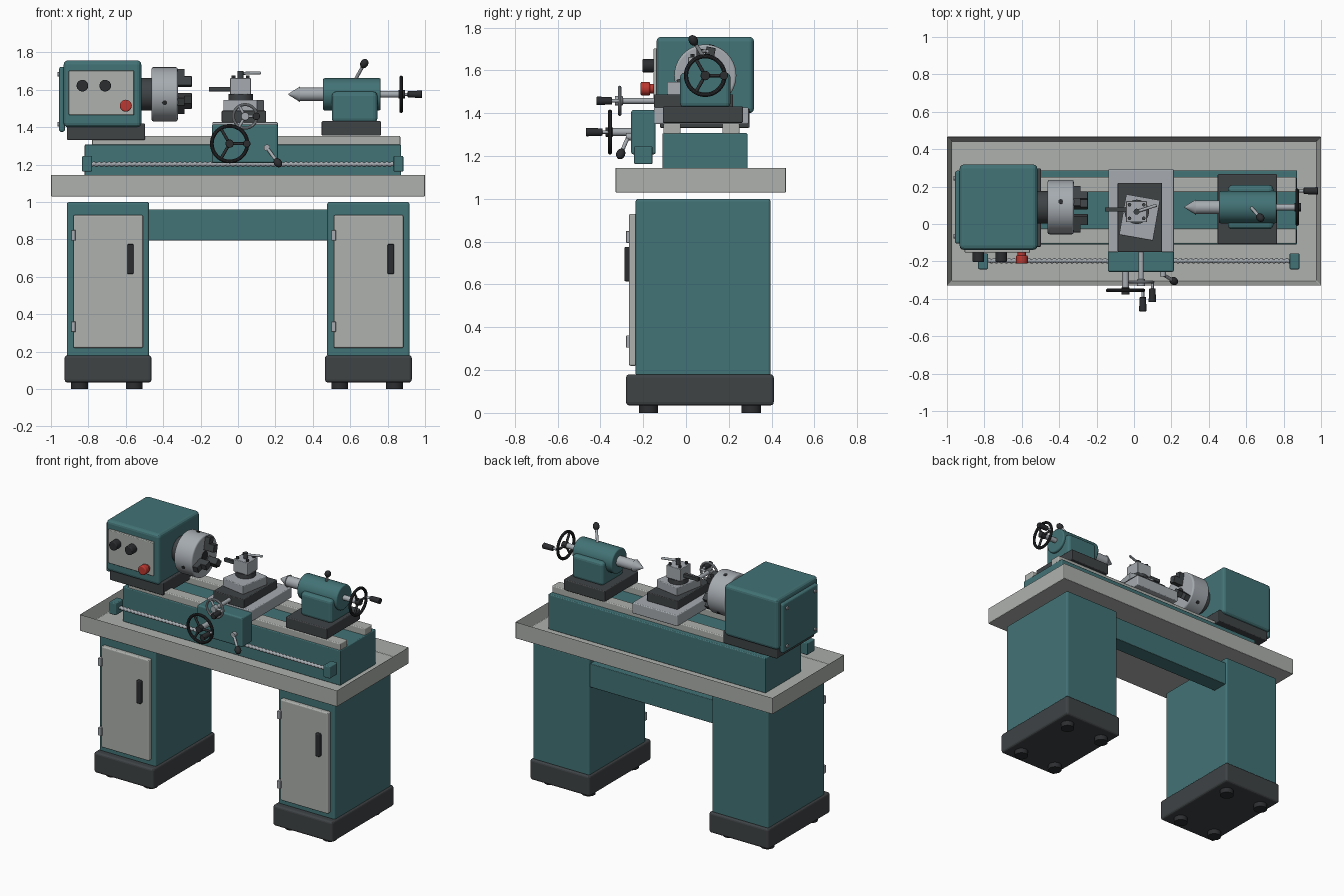
import bpy, bmesh
from math import sin, cos, pi, radians
from mathutils import Vector, Matrix

if "Cube" in bpy.data.objects:
    bpy.data.objects.remove(bpy.data.objects["Cube"])


def material(name, rgb):
    m = bpy.data.materials.new(name)
    m.diffuse_color = (*rgb, 1)
    m.use_nodes = True
    m.node_tree.nodes["Principled BSDF"].inputs["Base Color"].default_value = m.diffuse_color
    return m


TEAL = material("teal_paint", (0.055, 0.17, 0.18))
DARK = material("dark_iron", (0.05, 0.056, 0.06))
BLACK = material("black_plastic", (0.025, 0.027, 0.03))
PALE = material("pale_paint", (0.42, 0.44, 0.42))
STEEL = material("steel", (0.38, 0.41, 0.44))
RED = material("red_button", (0.5, 0.04, 0.03))


def finish(name, bm, mat, bevel=0, matrix=Matrix(), smooth=False):
    me = bpy.data.meshes.new(name)
    bm.to_mesh(me)
    bm.free()
    ob = bpy.data.objects.new(name, me)
    bpy.context.collection.objects.link(ob)
    ob.matrix_basis = matrix
    me.materials.append(mat)
    if smooth:
        bpy.ops.object.select_all(action='DESELECT')
        bpy.context.view_layer.objects.active = ob
        ob.select_set(True)
        bpy.ops.object.shade_smooth_by_angle(angle=radians(35))
    if bevel:
        b = ob.modifiers.new("bevel", 'BEVEL')
        b.width, b.segments, b.limit_method = bevel, 3, 'ANGLE'
    return ob


def box(name, x, y, z, mat, bevel=0.006, pivot=Matrix()):
    bm = bmesh.new()
    bmesh.ops.create_cube(bm, size=1)
    bmesh.ops.scale(bm, vec=(x[1] - x[0], y[1] - y[0], z[1] - z[0]), verts=bm.verts)
    c = Vector((sum(x) / 2, sum(y) / 2, sum(z) / 2))
    return finish(name, bm, mat, bevel, pivot @ Matrix.Translation(c))


def rod(name, a, b, r, mat, r2=None, bevel=0, sides=32):
    a, b = Vector(a), Vector(b)
    bm = bmesh.new()
    bmesh.ops.create_cone(bm, cap_ends=True, segments=sides, radius1=r,
                          radius2=r if r2 is None else r2, depth=(b - a).length)
    q = (b - a).to_track_quat('Z', 'Y').to_matrix().to_4x4()
    return finish(name, bm, mat, bevel, Matrix.Translation((a + b) / 2) @ q, True)


def ball(name, c, d, r, mat):
    bm = bmesh.new()
    bmesh.ops.create_uvsphere(bm, u_segments=20, v_segments=12, radius=r)
    bmesh.ops.scale(bm, vec=(1, 1, 1.3), verts=bm.verts)
    q = Vector(d).to_track_quat('Z', 'Y').to_matrix().to_4x4()
    finish(name, bm, mat, 0, Matrix.Translation(c) @ q, True)


def lever(name, a, b, mat=STEEL):
    rod(name + "_stem", a, b, 0.009, mat, sides=16)
    ball(name + "_knob", b, Vector(b) - Vector(a), 0.021, BLACK)


def handwheel(name, c, axis, side, r, tube, mat, grip):
    """Wheel facing axis; side is the direction of the crank grip."""
    c, n, u = Vector(c), Vector(axis), Vector(side)
    v = n.cross(u)
    bm = bmesh.new()
    rings = []
    for i in range(40):
        d = u * cos(2 * pi * i / 40) + v * sin(2 * pi * i / 40)
        rings.append([bm.verts.new(c + d * (r + tube * cos(t)) + n * tube * sin(t))
                      for t in (2 * pi * j / 10 for j in range(10))])
    for i in range(40):
        for j in range(10):
            k, l = (i + 1) % 40, (j + 1) % 10
            bm.faces.new((rings[i][j], rings[k][j], rings[k][l], rings[i][l]))
    bmesh.ops.recalc_face_normals(bm, faces=bm.faces)
    finish(name + "_rim", bm, mat, smooth=True)
    rod(name + "_hub", c - n * 0.015, c + n * 0.022, 0.022, mat, bevel=0.003)
    for i in range(3):
        t = 2 * pi * i / 3
        rod(f"{name}_spoke_{i}", c, c + (u * cos(t) + v * sin(t)) * r, 0.008, mat, sides=12)
    p = c + u * (r - 0.003)
    rod(name + "_grip_pin", p, p + n * 0.05, 0.008, STEEL, sides=16)
    rod(name + "_grip", p + n * 0.035, p + n * grip, 0.017, BLACK, 0.02, bevel=0.004, sides=20)


# Cabinets with plinth, feet, door, hinges and handle
for side, cx in (("left", -0.695), ("right", 0.697)):
    box(side + "_cabinet", (cx - 0.22, cx + 0.22), (-0.235, 0.395), (0.17, 1.0), TEAL, 0.012)
    box(side + "_plinth", (cx - 0.232, cx + 0.232), (-0.28, 0.41), (0.035, 0.18), DARK, 0.015)
    for i, dx in enumerate((-0.153, 0.14)):
        for j, y in enumerate((-0.175, 0.305)):
            rod(f"{side}_foot_{i}{j}", (cx + dx, y, 0), (cx + dx, y, 0.04), 0.045, BLACK)
    box(side + "_door", (cx - 0.185, cx + 0.187), (-0.266, -0.23), (0.22, 0.93), PALE, 0.008)
    for i, z in enumerate((0.333, 0.822)):
        box(f"{side}_hinge_{i}", (cx - 0.198, cx - 0.174), (-0.28, -0.235),
            (z - 0.028, z + 0.028), STEEL, 0.003)
    box(side + "_handle", (cx + 0.103, cx + 0.137), (-0.288, -0.26), (0.615, 0.775), BLACK, 0.006)
box("cross_panel", (-0.48, 0.48), (0.27, 0.385), (0.795, 0.96), TEAL, 0.004)

# Chip tray: box with its top inset and pushed down
bm = bmesh.new()
bmesh.ops.create_cube(bm, size=1)
bmesh.ops.scale(bm, vec=(2, 0.795, 0.117), verts=bm.verts)
top = max(bm.faces, key=lambda f: f.calc_center_median().z)
bmesh.ops.inset_region(bm, faces=[top], thickness=0.035)
bmesh.ops.translate(bm, vec=(0, 0, -0.085), verts=top.verts)
finish("chip_tray", bm, PALE, 0.004, Matrix.Translation((0, 0.069, 1.0885)))

# Bed and ways
box("bed", (-0.82, 0.872), (-0.11, 0.287), (1.06, 1.307), TEAL, 0.006)
for n, y in (("front", -0.105), ("rear", 0.17)):
    box(n + "_way", (-0.78, 0.868), (y, y + 0.08), (1.30, 1.353), PALE, 0.006)

# Lead screw with a spiral thread and end brackets
bm = bmesh.new()
N, S, pitch = 400, 12, 0.027
prev = None
for i in range(N + 1):
    x = -0.8 + 1.66 * i / N
    ring = []
    for j in range(S):
        t = 2 * pi * j / S
        r = 0.012 + 0.003 * sin(2 * pi * x / pitch - t)
        ring.append(bm.verts.new((x, -0.197 + r * cos(t), 1.202 + r * sin(t))))
    if prev:
        for j in range(S):
            k = (j + 1) % S
            bm.faces.new((prev[j], prev[k], ring[k], ring[j]))
    prev = ring
bmesh.ops.recalc_face_normals(bm, faces=bm.faces)
finish("lead_screw", bm, STEEL, smooth=True)
for n, x in (("left", -0.807), ("right", 0.858)):
    box(n + "_screw_bracket", (x - 0.026, x + 0.026), (-0.242, -0.157), (1.162, 1.246), TEAL)

# Headstock
AY, AZ = 0.09, 1.576
box("headstock_base", (-0.915, -0.497), (-0.122, 0.297), (1.332, 1.42), DARK, 0.006)
box("headstock", (-0.932, -0.517), (-0.138, 0.318), (1.40, 1.757), TEAL, 0.022)
box("end_cover", (-0.957, -0.925), (-0.105, 0.285), (1.375, 1.722), TEAL, 0.012)
for i, y in enumerate((-0.065, 0.245)):
    for j, z in enumerate((1.415, 1.682)):
        rod(f"cover_bolt_{i}{j}", (-0.965, y, z), (-0.95, y, z), 0.012, STEEL, sides=12)
box("control_panel", (-0.905, -0.555), (-0.153, -0.13), (1.465, 1.702), PALE, 0.005)
for i, x in enumerate((-0.832, -0.71)):
    rod(f"control_knob_{i}", (x, -0.15, 1.622), (x, -0.203, 1.622), 0.031, BLACK, bevel=0.005)
rod("stop_button_collar", (-0.6, -0.15, 1.515), (-0.6, -0.17, 1.515), 0.022, RED)
rod("stop_button", (-0.6, -0.168, 1.515), (-0.6, -0.212, 1.515), 0.032, RED, bevel=0.007)

# Spindle, chuck and jaws
rod("spindle_nose", (-0.53, AY, AZ), (-0.455, AY, AZ), 0.087, DARK, sides=48)
rod("chuck", (-0.462, AY, AZ), (-0.322, AY, AZ), 0.145, STEEL, bevel=0.01, sides=64)
rod("chuck_bore", (-0.33, AY, AZ), (-0.32, AY, AZ), 0.035, BLACK)
for i in range(3):
    P = Matrix.Translation((0, AY, AZ)) @ Matrix.Rotation(radians(-12 + 120 * i), 4, 'X')
    box(f"jaw_low_{i}", (-0.33, -0.285), (-0.022, 0.022), (0.045, 0.135), DARK, 0.003, P)
    box(f"jaw_high_{i}", (-0.29, -0.247), (-0.022, 0.022), (0.045, 0.095), DARK, 0.003, P)
    rod(f"key_socket_{i}", P @ Vector((-0.392, 0, 0.13)), P @ Vector((-0.392, 0, 0.147)),
        0.013, BLACK, sides=16)

# Carriage: saddle, apron, slides
box("saddle", (-0.137, 0.213), (-0.15, 0.293), (1.35, 1.427), STEEL, 0.006)
box("apron", (-0.14, 0.213), (-0.256, -0.142), (1.208, 1.415), TEAL, 0.01)
box("cross_slide", (-0.087, 0.15), (-0.15, 0.22), (1.425, 1.488), DARK, 0.005)
P = Matrix.Translation((0.03, 0.035, 0)) @ Matrix.Rotation(radians(-10), 4, 'Z')
box("compound_slide", (-0.092, 0.092), (-0.11, 0.11), (1.486, 1.546), STEEL, 0.005, P)
rod("post_swivel", (0.015, 0.065, 1.54), (0.015, 0.065, 1.578), 0.065, DARK)

# Tool post with clamp screws, lever and cutting tool
box("tool_post", (-0.043, 0.07), (0.01, 0.122), (1.575, 1.662), STEEL, 0.004)
for i, x in enumerate((-0.024, 0.052)):
    for j, y in enumerate((0.03, 0.103)):
        rod(f"clamp_screw_{i}{j}", (x, y, 1.65), (x, y, 1.677), 0.01, DARK, sides=8)
rod("post_stud", (0.014, 0.066, 1.65), (0.014, 0.066, 1.7), 0.016, DARK, sides=16)
rod("post_lever", (0.014, 0.066, 1.688), (0.12, 0.1, 1.69), 0.008, STEEL, sides=16)
box("tool_bit", (-0.155, 0.0), (0.066, 0.088), (1.592, 1.616), DARK, 0.002)

# Carriage wheels and feed lever
rod("apron_shaft", (-0.045, -0.25, 1.312), (-0.045, -0.36, 1.312), 0.018, STEEL)
handwheel("apron_wheel", (-0.045, -0.355, 1.312), (0, -1, 0), (1, 0, 0), 0.095, 0.01, BLACK, 0.112)
rod("cross_shaft", (0.038, -0.14, 1.458), (0.038, -0.315, 1.458), 0.014, STEEL)
handwheel("cross_wheel", (0.038, -0.31, 1.458), (0, -1, 0), (1, 0, 0), 0.063, 0.008, STEEL, 0.108)
rod("feed_lever_boss", (0.155, -0.25, 1.29), (0.155, -0.28, 1.29), 0.017, STEEL)
lever("feed_lever", (0.155, -0.27, 1.29), (0.213, -0.305, 1.21))

# Tailstock
box("tailstock_base", (0.447, 0.765), (-0.108, 0.266), (1.355, 1.432), DARK, 0.006)
box("tailstock_body", (0.502, 0.745), (-0.028, 0.208), (1.425, 1.59), TEAL, 0.022)
rod("tailstock_barrel", (0.455, AY, AZ), (0.763, AY, AZ), 0.086, TEAL, bevel=0.008, sides=48)
rod("quill", (0.33, AY, AZ), (0.47, AY, AZ), 0.036, STEEL)
rod("live_center", (0.27, AY, AZ), (0.332, AY, AZ), 0.003, STEEL, 0.042)
rod("tailstock_shaft", (0.755, AY, AZ), (0.88, AY, AZ), 0.018, STEEL)
handwheel("tailstock_wheel", (0.872, AY, AZ), (1, 0, 0), (0, 1, 0), 0.09, 0.01, BLACK, 0.112)
lever("quill_lock", (0.625, 0.09, 1.65), (0.675, 0.034, 1.74))
